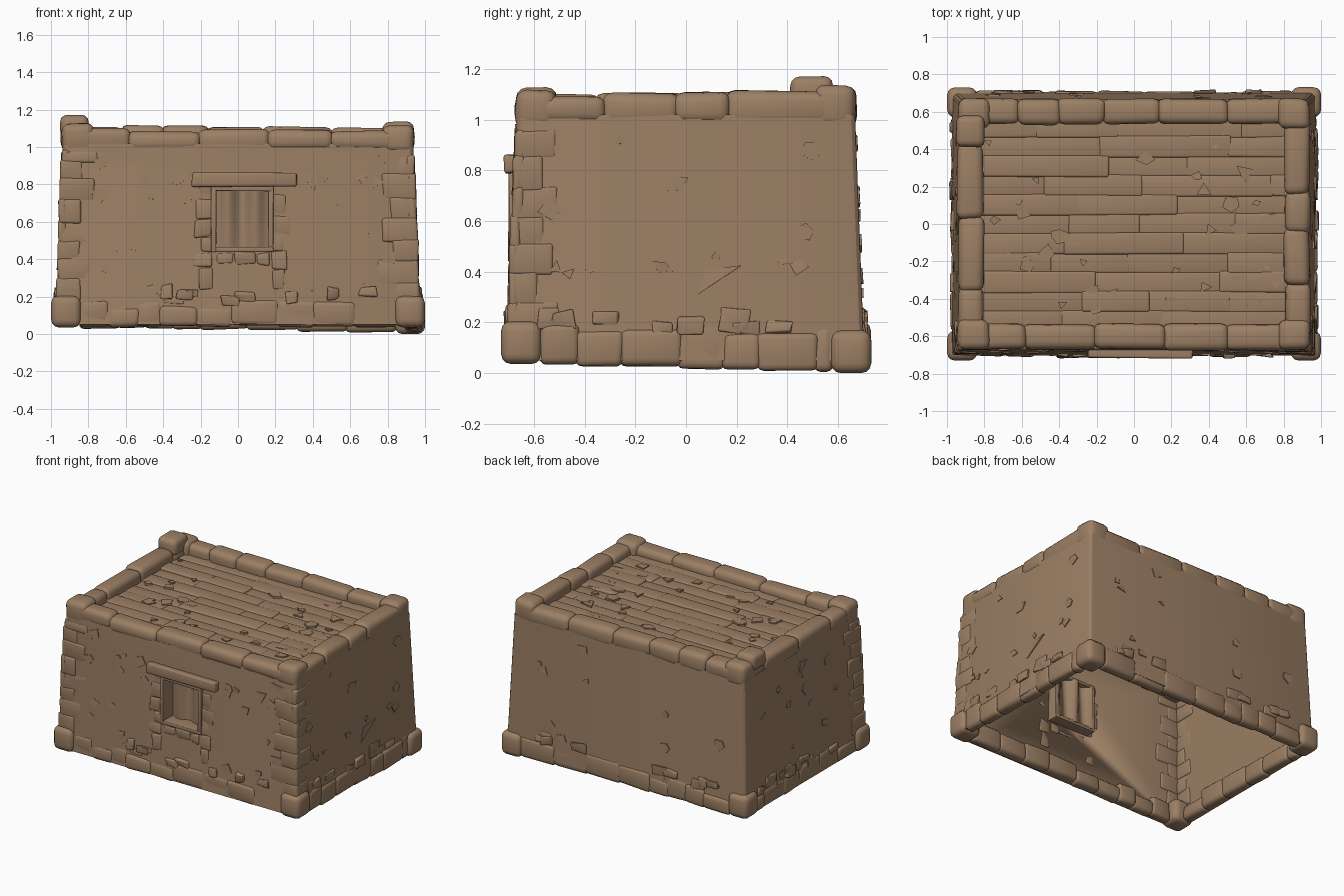
import bpy, bmesh, math, random
from mathutils import Vector

if "Cube" in bpy.data.objects:
    bpy.data.objects.remove(bpy.data.objects["Cube"])

random.seed(11)
U = random.uniform

clay = bpy.data.materials.new("clay_brown")
clay.diffuse_color = (0.33, 0.212, 0.128, 1)
clay.use_nodes = True
clay.node_tree.nodes["Principled BSDF"].inputs["Base Color"].default_value = clay.diffuse_color

# battered (inward leaning) outer wall half sizes at a height
def hx(z): return 0.975 - 0.038 * z
def hy(z): return 0.706 - 0.038 * z
# uneven ground line and parapet line
def ground(x, y): return 0.036 * (1 - (x + 1) / 2 * (y + 0.7) / 1.4)
def crest(x, y): return 1.1 + 0.012 * y

def finish(bm, name, angle=40):
    bmesh.ops.recalc_face_normals(bm, faces=bm.faces[:])
    me = bpy.data.meshes.new(name)
    bm.to_mesh(me)
    bm.free()
    me.materials.append(clay)
    ob = bpy.data.objects.new(name, me)
    bpy.context.collection.objects.link(ob)
    bpy.ops.object.select_all(action='DESELECT')
    ob.select_set(True)
    bpy.context.view_layer.objects.active = ob
    bpy.ops.object.shade_smooth_by_angle(angle=math.radians(angle))
    return ob

# one worn block between two corners
def stone(bm, lo, hi, jit=0.008, bev=0.022):
    verts = bmesh.ops.create_cube(bm, size=1)["verts"]
    for v in verts:
        v.co = Vector([(lo[i] + hi[i]) / 2 + v.co[i] * (hi[i] - lo[i]) + U(-jit, jit) for i in range(3)])
    edges = list({e for v in verts for e in v.link_edges})
    if bev:
        bmesh.ops.bevel(bm, geom=edges, offset=bev, segments=3, profile=0.5, affect='EDGES')

def splits(a, b, small, large):
    cuts = [a]
    while b - cuts[-1] > large:
        cuts.append(cuts[-1] + U(small, large))
    return list(zip(cuts, cuts[1:] + [b]))

# a run of blocks along each side: zf(x, y) returns bottom and top
def course(bm, depth, zf, small, large, out, bev):
    for s in (-1, 1):
        for a, b in splits(-0.84, 0.84, small, large):
            z0, z1 = zf((a + b) / 2, s * 0.7)
            y = hy((z0 + z1) / 2) + U(0, out)
            ys = sorted((s * y, s * (y - depth)))
            stone(bm, (a - .01, ys[0], z0), (b + .01, ys[1], z1), 0.007, bev)
        for a, b in splits(-0.57, 0.57, small, large):
            z0, z1 = zf(s * 0.95, (a + b) / 2)
            x = hx((z0 + z1) / 2) + U(0, out)
            xs = sorted((s * x, s * (x - depth)))
            stone(bm, (xs[0], a - .01, z0), (xs[1], b + .01, z1), 0.007, bev)

def corner(bm, sx, sy, z0, z1, lx, ly, out, bev=0.025, jit=0.006):
    z = (z0 + z1) / 2
    xs = sorted((sx * (hx(z) + out), sx * (hx(z) + out - lx)))
    ys = sorted((sy * (hy(z) + out), sy * (hy(z) + out - ly)))
    stone(bm, (xs[0], ys[0], z0), (xs[1], ys[1], z1), jit, bev)

# thin leaning walls, open below
bm = bmesh.new()
rings = []
T = 0.03
for ax, ay, z in ((hx(0.05), hy(0.05), 0.05), (hx(1.02), hy(1.02), 1.02),
                  (hx(1.02) - T, hy(1.02) - T, 1.02), (hx(0.05) - T, hy(0.05) - T, 0.05)):
    rings.append([bm.verts.new((sx * ax, sy * ay, z)) for sx, sy in ((-1, -1), (1, -1), (1, 1), (-1, 1))])
for k in range(4):
    r, q = rings[k], rings[(k + 1) % 4]
    for i in range(4):
        j = (i + 1) % 4
        bm.faces.new((r[i], r[j], q[j], q[i]))
outer = [e for e in bm.edges if all(v in rings[0] + rings[1] for v in e.verts)
         and abs(e.verts[0].co.z - e.verts[1].co.z) > 0.5]
bmesh.ops.bevel(bm, geom=outer, offset=0.03, segments=3, profile=0.5, affect='EDGES')
walls = finish(bm, "walls", 20)

# window opening cut through the front wall
bm = bmesh.new()
stone(bm, (-0.13, -0.9, 0.45), (0.17, -0.4, 0.78), 0, 0)
cutter = finish(bm, "window_cutter")
cutter.hide_render = True
mod = walls.modifiers.new("window", 'BOOLEAN')
mod.operation, mod.object, mod.solver = 'DIFFERENCE', cutter, 'EXACT'
bpy.context.view_layer.objects.active = walls
bpy.ops.object.modifier_apply(modifier=mod.name)
bpy.data.objects.remove(cutter)

# foundation stones
bm = bmesh.new()
def base_z(x, y):
    g = ground(x, y)
    return g + U(0, 0.008), U(0.14, 0.2)
course(bm, 0.08, base_z, 0.12, 0.27, 0.012, 0.028)
for sx in (-1, 1):
    for sy in (-1, 1):
        g = ground(sx, sy * 0.7)
        corner(bm, sx, sy, g, g + 0.17, 0.16, 0.16, 0.0285, 0.04, 0)
# loose smaller stones above the foundation
for s in (-1, 1):
    for i in range(9):
        x, z, w = U(-0.8, 0.8), U(0.15, 0.2), U(0.03, 0.06)
        y = s * hy(z)
        stone(bm, (x - w, y - 0.01, z), (x + w, y + 0.01, z + U(0.04, 0.08)), 0.012, 0.007)
        y, z = U(-0.55, 0.55), U(0.15, 0.2)
        x = s * hx(z)
        stone(bm, (x - 0.01, y - w, z), (x + 0.01, y + w, z + U(0.04, 0.08)), 0.012, 0.007)
finish(bm, "foundation_stones")

# coping stones on the parapet
bm = bmesh.new()
course(bm, 0.135, lambda x, y: (U(0.975, 0.985), crest(x, y) + U(-0.008, 0.01)), 0.18, 0.42, 0.008, 0.04)
for sx, sy, top in ((-1, -1, 1.125), (1, -1, 1.115), (1, 1, 1.135), (-1, 1, 1.13)):
    corner(bm, sx, sy, 0.97, top, 0.17, 0.16, 0.006, 0.04)
stone(bm, (-0.95, 0.41, 1.05), (-0.8, 0.58, 1.172), 0.004, 0.035)
finish(bm, "coping_stones")

# corner blocks wrapped round the front corners, two thin legs each
bm = bmesh.new()
for sx in (-1, 1):
    z, k = 0.18, 0
    while z < 0.95:
        h = min(U(0.09, 0.15), 0.975 - z)
        a, b = (0.2, 0.12) if k % 2 else (0.12, 0.18)
        out = U(0.002, 0.008)
        corner(bm, sx, -1, z - .008, z + h + .008, a + U(-.02, .02), 0.04, out, 0.014)
        corner(bm, sx, -1, z - .008, z + h + .008, 0.04, b + U(-.02, .02), out, 0.014)
        z, k = z + h, k + 1
finish(bm, "front_corner_stones")

# roof boards running side to side
bm = bmesh.new()
n = 11
w = 1.14 / n
for i in range(n):
    y = -0.57 + i * w
    for a, b in splits(-0.84, 0.84, 0.3, 0.7):
        t = 1.032 + U(-0.008, 0.008)
        stone(bm, (a - .01, y - 0.006, 0.995), (b + .01, y + w + 0.006, t), 0.004, 0.012)
finish(bm, "roof_boards")

# window frame, sill and lintel
bm = bmesh.new()
for lo, hi in (((-0.145, 0.44), (-0.115, 0.79)), ((0.16, 0.44), (0.19, 0.79)),
               ((-0.145, 0.44), (0.19, 0.465)), ((-0.145, 0.765), (0.19, 0.79))):
    stone(bm, (lo[0], -0.7, lo[1]), (hi[0], -0.58, hi[1]), 0.002, 0.005)
finish(bm, "window_frame")
bm = bmesh.new()
stone(bm, (-0.245, -0.717, 0.79), (0.315, -0.65, 0.86), 0.006, 0.012)
finish(bm, "window_lintel")

# hanging cloth closing the window, folds gathered at the top
bm = bmesh.new()
prev = None
for i in range(17):
    t = i / 16
    col = []
    for back in (0, 0.012):
        levels = [0, 0.5, 1] if not back else [1, 0.5, 0]
        for v in levels:
            y = -0.6 + back + (0.012 + 0.016 * v) * math.cos(t * 4 * math.pi) - 0.02 * abs(t - 0.5) * v
            x = 0.02 + (t - 0.5) * 0.29
            col.append(bm.verts.new((x, y, 0.455 + 0.32 * v)))
    if prev:
        for k in range(6):
            bm.faces.new((prev[k], col[k], col[(k + 1) % 6], prev[(k + 1) % 6]))
    prev = col
finish(bm, "window_hanging", 50)

# exposed stones around the window
bm = bmesh.new()
for side in (-1, 1):
    z = 0.24
    while z < 0.74:
        h = U(0.07, 0.12)
        x0 = 0.022 + side * 0.16
        x1 = x0 + side * U(0.06, 0.11)
        y = -hy(z + h / 2)
        xs = sorted((x0, x1))
        stone(bm, (xs[0], y - U(0.003, 0.009), z), (xs[1], y + 0.03, z + h), 0.008, 0.01)
        z += h
for a, b in splits(-0.12, 0.17, 0.09, 0.14):
    stone(bm, (a, -hy(0.4) - 0.008, 0.37), (b, -hy(0.4) + 0.03, 0.435), 0.008, 0.012)
finish(bm, "window_stones")

# flaked plaster patches: thin ragged plates on walls and roof
bm = bmesh.new()
def flake(centre, right, up, size, thick=0.008):
    n = random.choice((3, 4, 4, 5))
    right, up = Vector(right), Vector(up)
    out = right.cross(up).normalized() * thick
    turn = U(0, 6.28)
    rim = []
    for i in range(n):
        a = turn + 2 * math.pi * i / n
        r = size * U(0.5, 1.2)
        rim.append(Vector(centre) + right * math.cos(a) * r + up * math.sin(a) * r * 0.8)
    low = [bm.verts.new(p - out) for p in rim]
    top = [bm.verts.new(p + out * U(0.4, 1)) for p in rim]
    bm.faces.new(top)
    for i in range(n):
        j = (i + 1) % n
        bm.faces.new((low[i], low[j], top[j], top[i]))
for s in (-1, 1):
    for i in range(26 if s < 0 else 10):
        z = U(0.8, 0.96) if s < 0 and i % 2 else U(0.22, 0.93)
        x = U(0.28, 0.8) * random.choice((-1, 1))
        flake((x, s * hy(z), z), (-s, 0, 0), (0, -s * 0.038, 1), U(0.025, 0.06))
    for i in range(12):
        z, y = U(0.2, 0.93), U(-0.55, 0.55)
        flake((s * hx(z), y, z), (0, s, 0), (-s * 0.038, 0, 1), U(0.025, 0.06))
flake((hx(0.38), 0.11, 0.38), (0, 1, 0.6), (-0.038, -0.25, 0.5), 0.1)
for i in range(40):
    flake((U(-0.78, 0.76), U(-0.5, 0.5), 1.034), (1, 0, 0), (0, 1, 0), U(0.025, 0.06))
finish(bm, "plaster_flakes", 20)
